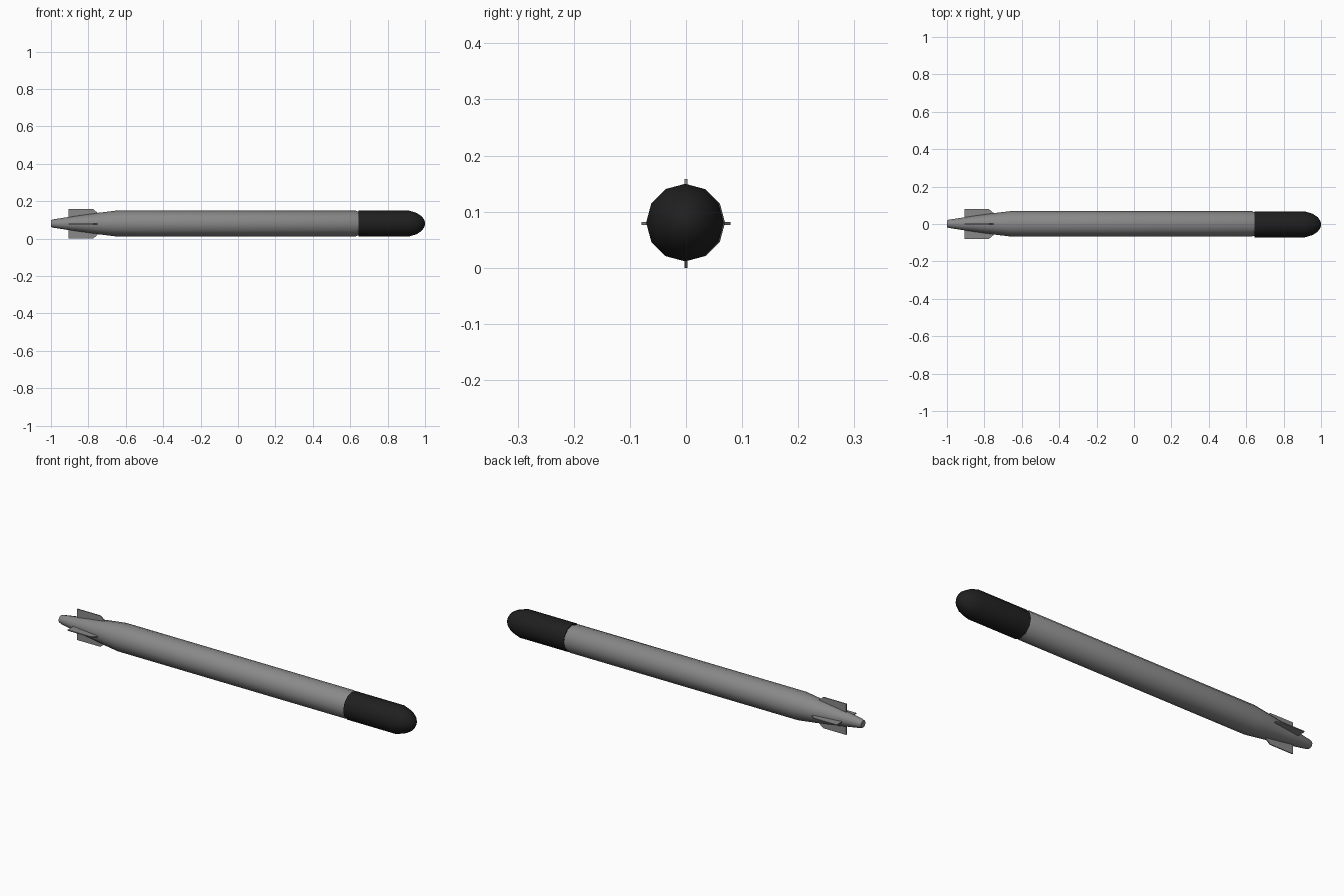
import bpy, bmesh, math

if "Cube" in bpy.data.objects:
    bpy.data.objects.remove(bpy.data.objects["Cube"])

ZC = 0.079  # height of the long axis


def material(name, rgb):
    m = bpy.data.materials.new(name)
    m.diffuse_color = (*rgb, 1)
    m.use_nodes = True
    m.node_tree.nodes["Principled BSDF"].inputs["Base Color"].default_value = m.diffuse_color
    return m


GREY = material("hull grey", (0.25, 0.25, 0.25))
BLACK = material("nose black", (0.014, 0.014, 0.014))


def finish(name, bm, mat, angle=None):
    bmesh.ops.recalc_face_normals(bm, faces=bm.faces)
    me = bpy.data.meshes.new(name)
    bm.to_mesh(me)
    bm.free()
    me.materials.append(mat)
    ob = bpy.data.objects.new(name, me)
    bpy.context.collection.objects.link(ob)
    if angle:
        bpy.context.view_layer.objects.active = ob
        ob.select_set(True)
        bpy.ops.object.shade_smooth_by_angle(angle=math.radians(angle))
        ob.select_set(False)
    return ob


def turned(name, profile, mat, cy=0, cz=ZC, sides=12):
    """Closed body of revolution about x from (x, radius) pairs."""
    bm = bmesh.new()
    rings = []
    for x, r in profile:
        rings.append([bm.verts.new((x, cy + r * math.cos(a), cz + r * math.sin(a)))
                      for a in (2 * math.pi * i / sides for i in range(sides))])
    for a, b in zip(rings, rings[1:]):
        for i in range(sides):
            j = (i + 1) % sides
            bm.faces.new((a[i], a[j], b[j], b[i]))
    bm.faces.new(rings[0])
    bm.faces.new(rings[-1])
    return finish(name, bm, mat, 40)


# Hull with tapered tail and a stepped front joint
turned("hull", [(-1.0, 0.018), (-0.99, 0.022), (-0.86, 0.042), (-0.75, 0.057),
                (-0.655, 0.0685), (0.63, 0.0685), (0.638, 0.064), (0.65, 0.064)],
       GREY, cy=0.001, cz=0.0805)

# Rounded nose
turned("nose", [(0.643, 0.069), (0.915, 0.069), (0.955, 0.057),
                (0.982, 0.039), (0.995, 0.021), (1.0, 0.006)],
       BLACK, cy=-0.002, cz=0.0805)

# Four tail fins in a cross
FIN = [(-0.905, 0.02), (-0.905, 0.079), (-0.775, 0.079), (-0.752, 0.06), (-0.752, 0.02)]
T = 0.0025
for k, name in enumerate(("fin_left", "fin_top", "fin_right", "fin_bottom")):
    c, s = round(math.cos(k * math.pi / 2)), round(math.sin(k * math.pi / 2))
    bm = bmesh.new()
    sheets = [[bm.verts.new((x, r * c - t * s, ZC + r * s + t * c)) for x, r in FIN]
              for t in (-T, T)]
    n = len(FIN)
    for sheet in sheets:
        bm.faces.new(sheet)
    for i in range(n):
        j = (i + 1) % n
        bm.faces.new((sheets[0][i], sheets[0][j], sheets[1][j], sheets[1][i]))
    finish(name, bm, GREY)
